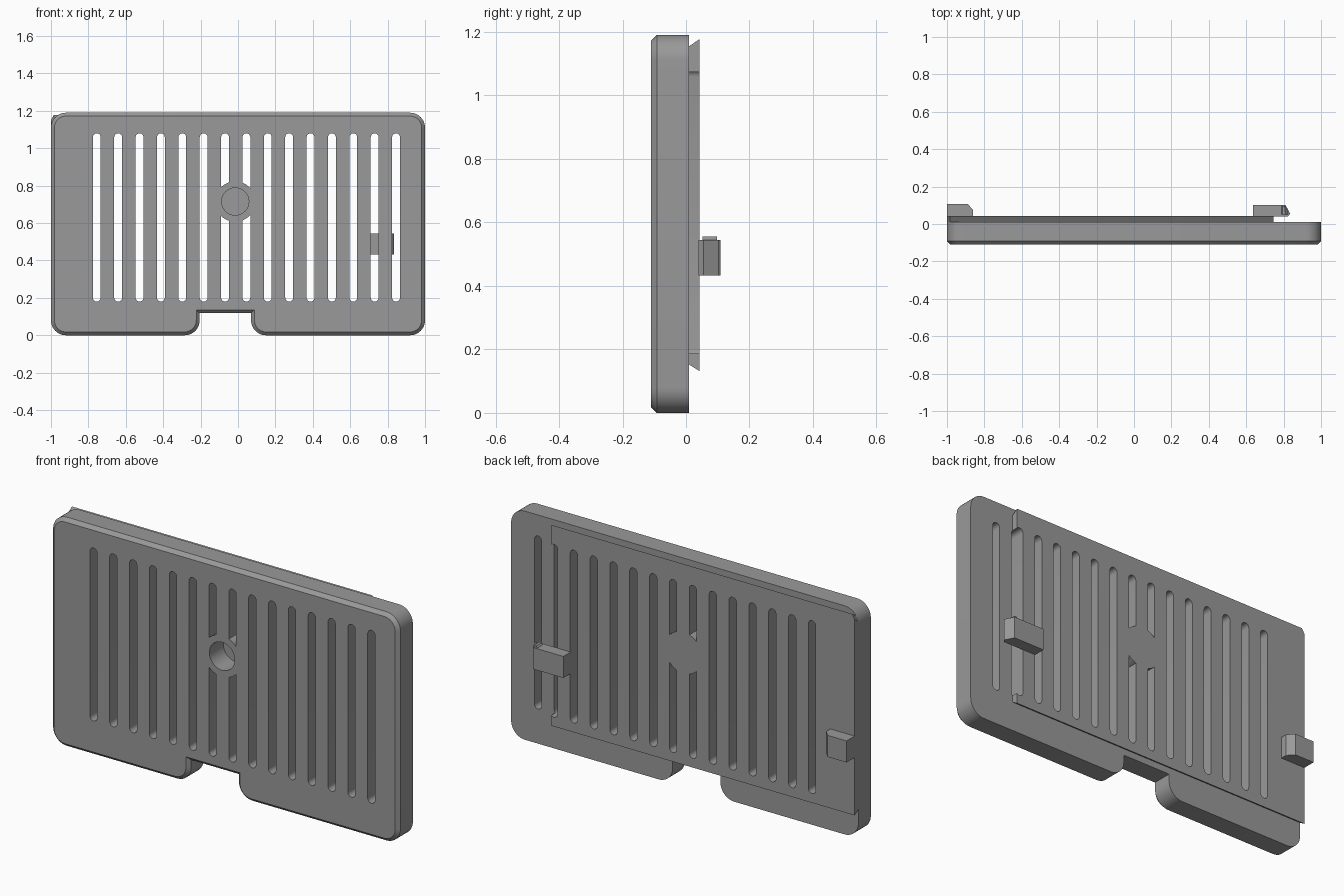
import bpy, bmesh, math

if "Cube" in bpy.data.objects:
    bpy.data.objects.remove(bpy.data.objects["Cube"])

grey = bpy.data.materials.new("plain grey")
grey.diffuse_color = (0.32, 0.32, 0.32, 1)
grey.use_nodes = True
grey.node_tree.nodes["Principled BSDF"].inputs["Base Color"].default_value = grey.diffuse_color


def loft(name, a, b, lo, hi, axis='y', chamfer=0):
    """Solid between outline a at lo and outline b at hi along the axis."""
    bm = bmesh.new()
    def place(p, t):
        return (p[0], t, p[1]) if axis == 'y' else (p[0], p[1], t)
    va = [bm.verts.new(place(p, lo)) for p in a]
    vb = [bm.verts.new(place(p, hi)) for p in b]
    front = bm.faces.new(va)
    bm.faces.new(vb[::-1])
    n = len(va)
    for i in range(n):
        j = (i + 1) % n
        bm.faces.new((va[i], vb[i], vb[j], va[j]))
    bmesh.ops.recalc_face_normals(bm, faces=bm.faces)
    if chamfer:
        bmesh.ops.bevel(bm, geom=list(front.edges), offset=chamfer,
                        segments=1, affect='EDGES')
    me = bpy.data.meshes.new(name)
    bm.to_mesh(me)
    bm.free()
    me.materials.append(grey)
    ob = bpy.data.objects.new(name, me)
    bpy.context.collection.objects.link(ob)
    return ob


def arc(cx, cz, r, start, end, n=10):
    return [(cx + r * math.cos(math.radians(start + (end - start) * i / n)),
             cz + r * math.sin(math.radians(start + (end - start) * i / n)))
            for i in range(n + 1)]


def boolean(ob, tool, op):
    """Apply the tool to the object, then discard the tool."""
    m = ob.modifiers.new("cut", 'BOOLEAN')
    m.object, m.operation, m.solver = tool, op, 'EXACT'
    bpy.context.view_layer.objects.active = ob
    bpy.ops.object.modifier_apply(modifier=m.name)
    bpy.data.objects.remove(tool)


# Panel: rounded rectangle with a notch in the bottom edge, chamfered front
R, TOP = 0.08, 1.19
outline = (arc(-1 + R, R, R, 180, 270) + arc(-0.205 - R, R, R, 270, 360)
           + [(-0.205, 0.118), (0.07, 0.118)]
           + arc(0.07 + R, R, R, 180, 270) + arc(1 - R, R, R, 270, 360)
           + arc(1 - R, TOP - R, R, 0, 90) + arc(-1 + R, TOP - R, R, 90, 180))
panel = loft("vent_panel", outline, outline, -0.11, 0.01, chamfer=0.018)

# Blind round hole in the front, closed by the sliding rail behind
HOLE = (-0.015, 0.715)
ring = arc(*HOLE, 0.073, 0, 348.75, 31)
boolean(panel, loft("hole_cutter", ring, ring, -0.2, 0.005), 'DIFFERENCE')


# Dovetail rail on the back, wider at its outer face
def rail_outline(bottom, top):
    return [(-1, bottom), (0.746, bottom), (0.746, top),
            (-0.985, top), (-1, top - 0.025)]


rail = loft("dovetail_rail", rail_outline(0.152, 1.155),
            rail_outline(0.132, 1.177), 0.01, 0.042)
boolean(panel, rail, 'UNION')

# Fifteen long slots, interrupted around the hole by a solid boss
W = 0.021
for i in range(15):
    x = -0.755 + i * 1.6 / 14
    shape = arc(x, 0.18 + W, W, 180, 360, 8) + arc(x, 1.08 - W, W, 0, 180, 8)
    slot = loft("slot_cutter", shape, shape, -0.2, 0.2)
    if abs(x - HOLE[0]) < 0.1:
        disc = arc(*HOLE, 0.108, 0, 348.75, 31)
        boolean(slot, loft("boss", disc, disc, -0.3, 0.3), 'DIFFERENCE')
    boolean(panel, slot, 'DIFFERENCE')

# Clips on the back
latch = [(0.635, 0.04), (0.822, 0.04), (0.835, 0.055), (0.81, 0.102), (0.635, 0.102)]
loft("latch_clip", latch, latch, 0.433, 0.545, axis='z')
ridge_low = [(0.785, 0.052), (0.83, 0.052), (0.81, 0.097), (0.785, 0.097)]
ridge_high = [(0.795, 0.052), (0.81, 0.052), (0.805, 0.097), (0.795, 0.097)]
loft("latch_ridge", ridge_low, ridge_high, 0.54, 0.555, axis='z')
hook = [(-1, 0.04), (-0.86, 0.04), (-0.86, 0.075), (-0.89, 0.108), (-1, 0.108)]
loft("hook_clip", hook, hook, 0.433, 0.545, axis='z')

# Smooth the rounded edges, keep the corners sharp
for ob in bpy.context.collection.objects:
    ob.select_set(True)
bpy.context.view_layer.objects.active = panel
bpy.ops.object.shade_smooth_by_angle(angle=math.radians(30))
